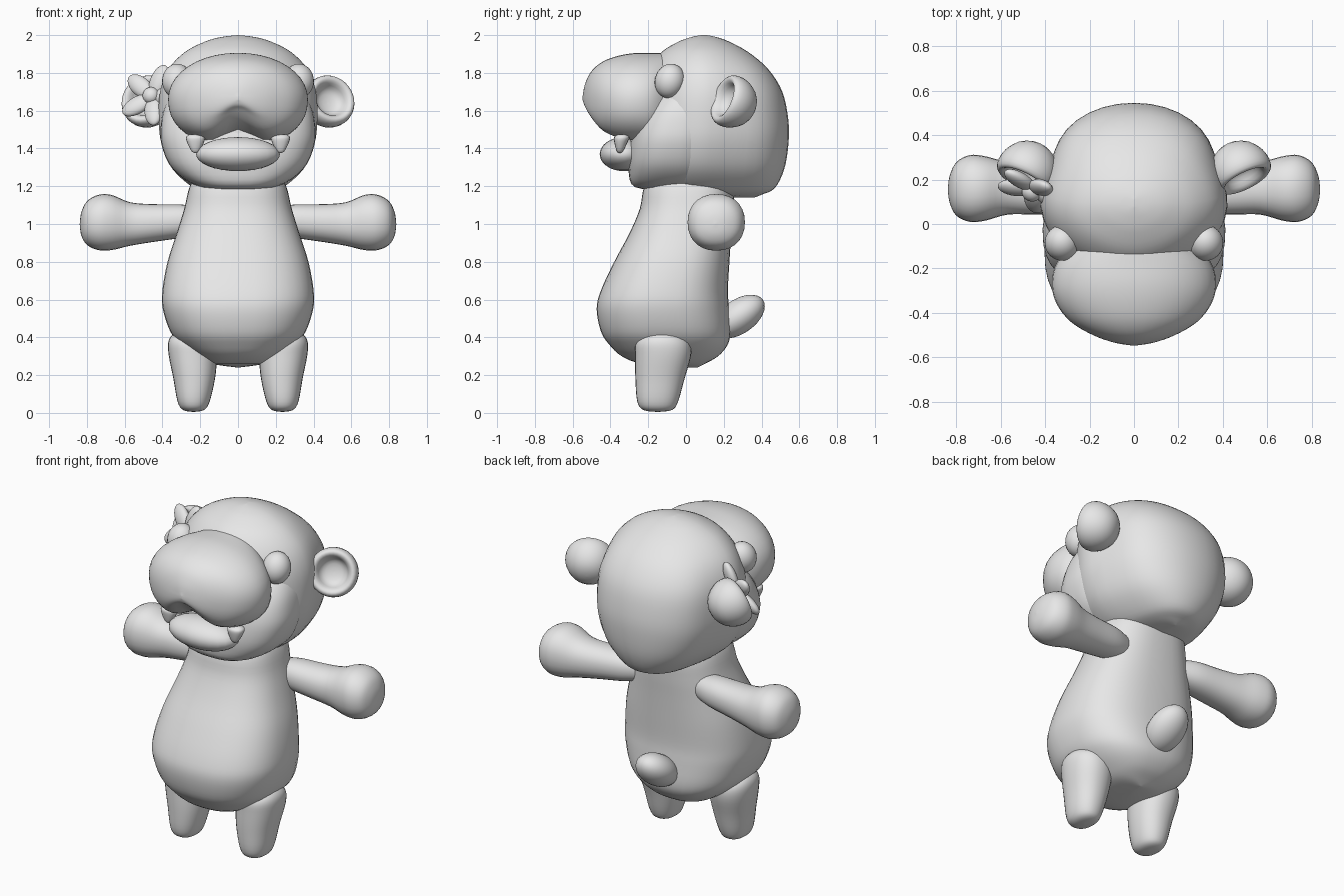
import bpy
import bmesh
from math import sin, cos, pi, radians, exp
from mathutils import Vector, Matrix

if "Cube" in bpy.data.objects:
    bpy.data.objects.remove(bpy.data.objects["Cube"], do_unlink=True)

GREY = (0.8, 0.8, 0.8, 1.0)
clay = bpy.data.materials.new("light_grey")
clay.use_nodes = True
clay.diffuse_color = GREY
for node in clay.node_tree.nodes:
    if node.type == 'BSDF_PRINCIPLED':
        node.inputs["Base Color"].default_value = GREY
        node.inputs["Roughness"].default_value = 0.7


def finish(name, bm, angle=60):
    """Turn a bmesh into a smooth shaded object."""
    bmesh.ops.recalc_face_normals(bm, faces=bm.faces)
    mesh = bpy.data.meshes.new(name)
    bm.to_mesh(mesh)
    bm.free()
    mesh.materials.append(clay)
    obj = bpy.data.objects.new(name, mesh)
    bpy.context.collection.objects.link(obj)
    bpy.ops.object.select_all(action='DESELECT')
    obj.select_set(True)
    bpy.context.view_layer.objects.active = obj
    bpy.ops.object.shade_smooth_by_angle(angle=radians(angle))


def smooth_rows(rows, steps=4):
    """Catmull-Rom interpolation between cross-sections."""
    rows = [Vector(row) for row in rows]
    padded = [rows[0]] + rows + [rows[-1]]
    result = []
    for p, a, b, q in zip(padded, padded[1:], padded[2:], padded[3:]):
        for i in range(steps):
            t = i / steps
            result.append(a + (b - p) * (t / 2)
                          + (p * 2 - a * 5 + b * 4 - q) * (t * t / 2)
                          + (a * 3 - p - b * 3 + q) * (t ** 3 / 2))
    return result + [rows[-1]]


def skin(bm, rings):
    """Bridge rings of vertices and cap both ends."""
    loops = [[bm.verts.new(co) for co in ring] for ring in rings]
    count = len(loops[0])
    for low, high in zip(loops, loops[1:]):
        for i in range(count):
            j = (i + 1) % count
            bm.faces.new((low[i], low[j], high[j], high[i]))
    bm.faces.new(loops[0])
    bm.faces.new(loops[-1])


def loft(name, rows, axis, low_power=2.2, high_power=2.2, side=1, warp=None, count=40):
    """Rows are (station, centre a, radius a, centre b, radius b)."""
    rings = []
    for t, ca, ra, cb, rb in smooth_rows(rows):
        ra, rb = max(ra, 0.002), max(rb, 0.002)
        ring = []
        for k in range(count):
            c, s = cos(2 * pi * k / count), sin(2 * pi * k / count)
            power = 2 / (low_power if s < 0 else high_power)
            a = ca + ra * (abs(c) ** power) * (1 if c > 0 else -1)
            b = cb + rb * (abs(s) ** power) * (1 if s > 0 else -1)
            co = {'x': Vector((t, a, b)), 'y': Vector((a, t, b)),
                  'z': Vector((a, b, t))}[axis]
            co.x *= side
            ring.append(warp(co) if warp else co)
        rings.append(ring)
    bm = bmesh.new()
    skin(bm, rings)
    finish(name, bm)


def centred(rows):
    """(station, half width, low, high) to symmetric loft rows."""
    return [(t, 0, w, (lo + hi) / 2, (hi - lo) / 2) for t, w, lo, hi in rows]


def ellipsoid(name, radii, transform):
    bm = bmesh.new()
    bmesh.ops.create_uvsphere(bm, u_segments=24, v_segments=16, radius=1)
    bm.transform(transform @ Matrix.Diagonal((*radii, 1)))
    finish(name, bm)


def at(x, y, z):
    return Matrix.Translation((x, y, z))


def turn(degrees, axis):
    return Matrix.Rotation(radians(degrees), 4, axis)


def facing(direction):
    return Vector(direction).to_track_quat('Z', 'Y').to_matrix().to_4x4()


# Pear-shaped torso
loft("body", centred([
    (.24, 0, 0, .06), (.26, .14, -.23, .1), (.3, .22, -.34, .17),
    (.36, .3, -.405, .22), (.43, .358, -.45, .235), (.55, .398, -.473, .228),
    (.65, .4, -.45, .222), (.8, .373, -.38, .23), (.95, .325, -.3, .24),
    (1.08, .285, -.245, .25), (1.2, .255, -.22, .25), (1.3, .2, -.15, .2)]),
    'z', 2.45, 2.5)


# Skull, narrowing behind the ears
def pinch(co):
    co.x *= 1 - .08 * exp(-((co.y - .27) / .15) ** 2)
    return co


loft("head", centred([
    (1.14, 0, .2, .36), (1.155, .14, .02, .4), (1.19, .24, -.2, .47),
    (1.29, .355, -.28, .52), (1.42, .415, -.29, .542), (1.55, .432, -.28, .542),
    (1.7, .425, -.25, .51), (1.82, .378, -.2, .435), (1.91, .288, -.13, .33),
    (1.965, .18, -.04, .23), (1.99, .09, .03, .16), (2, 0, .08, .11)]),
    'z', 1.85, 2.1, warp=pinch)

# Full cheeks and jaw, fading out below the eyes
loft("cheeks", centred([
    (1.185, 0, -.1, .1), (1.195, .2, -.27, .18), (1.29, .345, -.305, .22),
    (1.42, .405, -.3, .24), (1.53, .408, -.27, .24), (1.63, .385, -.21, .22),
    (1.7, .33, -.15, .2), (1.74, .2, -.08, .15)]), 'z', 2.8, 2)


# Broad muzzle with a cleft under the nose
def cleft(co):
    under = max(0, min(1, (1.68 - co.z) / .15))
    co.z += .085 * under * exp(-(co.x / .11) ** 2)
    return co


loft("muzzle", centred([
    (-.548, 0, 1.63, 1.67), (-.535, .085, 1.56, 1.74), (-.5, .185, 1.51, 1.81),
    (-.44, .285, 1.46, 1.86), (-.36, .348, 1.43, 1.89), (-.27, .37, 1.415, 1.905),
    (-.17, .345, 1.41, 1.905), (-.07, .25, 1.42, 1.903), (.04, .12, 1.5, 1.9)]),
    'y', 2.3, 2.05, warp=cleft)

# Lower lip
ellipsoid("lower_lip", (.222, .127, .09), at(0, -.33, 1.37))

# Tail curving up behind
ellipsoid("tail", (.11, .155, .09), at(0, .28, .51) @ turn(35, 'X'))

ARM = [(.2, .13, .07, 1.02, .07), (.3, .14, .095, 1.015, .088),
       (.45, .15, .107, 1.005, .1), (.57, .16, .118, 1.0, .115),
       (.67, .16, .145, 1.008, .146), (.74, .16, .15, 1.008, .146),
       (.8, .158, .12, 1.005, .115), (.83, .156, .06, 1.0, .06),
       (.838, .155, 0, 1.0, 0)]
LEG = [(.005, .235, 0, -.15, 0), (.015, .235, .055, -.15, .075),
       (.06, .235, .085, -.15, .108), (.18, .232, .11, -.138, .13),
       (.3, .238, .128, -.122, .148), (.37, .24, .13, -.122, .145),
       (.41, .24, .11, -.125, .11), (.43, .24, .07, -.128, .06),
       (.437, .24, 0, -.13, 0)]
TOOTH = [(1.375, .225, 0, -.35, 0), (1.385, .225, .02, -.35, .016),
         (1.43, .225, .044, -.345, .034), (1.46, .225, .05, -.34, .04),
         (1.475, .225, .03, -.34, .02)]
EAR = [(0, -.115), (.05, -.108), (.1, -.075), (.133, -.02), (.14, .03),
       (.13, .062), (.112, .07), (.092, .055), (.075, .02), (.045, 0), (0, -.005)]

for side, word in ((1, "left"), (-1, "right")):
    # Arms with round hands, stubby legs, teeth at the mouth corners
    loft(word + "_arm", ARM, 'x', side=side, count=28)
    loft(word + "_leg", LEG, 'z', side=side, count=28)
    loft(word + "_tooth", TOOTH, 'z', side=side, count=16)

    # Bulging eyes
    ellipsoid(word + "_eye", (.08, .08, .092), at(side * .322, -.085, 1.757) @ turn(-15, 'X'))

    # Cupped ears
    bm = bmesh.new()
    skin(bm, [[(max(r, .002) * cos(k * pi / 16), max(r, .002) * sin(k * pi / 16), h)
               for k in range(32)] for r, h in smooth_rows(EAR, 2)])
    bm.transform(at(side * .472, .255, 1.642) @ facing((side * .42, -.85, .33)))
    finish(word + "_ear", bm)

# Five-petalled flower at the right ear
bloom = at(-.455, .155, 1.675) @ facing((-.4, -.8, .36))
for k in range(5):
    ellipsoid("flower_petal_" + "abcde"[k], (.09, .05, .032),
              bloom @ turn(72 * k, 'Z') @ at(.09, 0, .008) @ turn(-8, 'Y'))
ellipsoid("flower_centre", (.045, .045, .04), bloom @ at(0, 0, .015))
